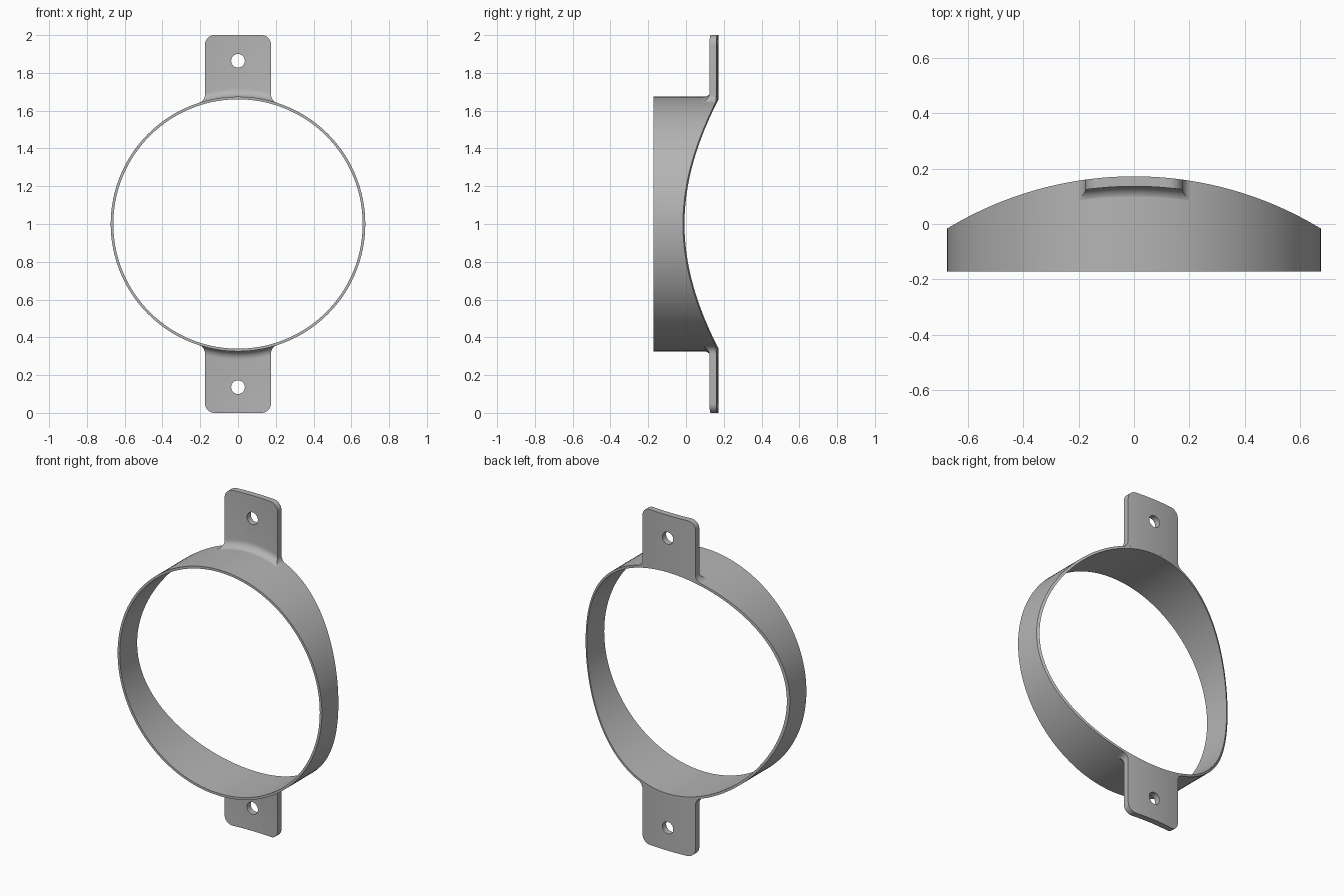
import bpy, bmesh
from math import sin, cos, pi, sqrt, radians

if "Cube" in bpy.data.objects:
    bpy.data.objects.remove(bpy.data.objects["Cube"])

OUTER, INNER = 0.674, 0.66      # ring radii
FRONT, BACK = -0.172, 0.172     # depth limits
SADDLE = 1.30                   # radius of the curved back surface
THICK = 0.036                   # tab thickness

grey = bpy.data.materials.new("satin grey")
grey.use_nodes = True
colour = (0.46, 0.46, 0.46, 1)
grey.diffuse_color = colour
grey.node_tree.nodes["Principled BSDF"].inputs["Base Color"].default_value = colour


def back_y(x):
    return BACK - SADDLE + sqrt(SADDLE ** 2 - x ** 2)


def corner(radius, d):
    """Offset of a quarter-round at distance d from its end."""
    d = min(d, radius)
    return radius - sqrt(radius ** 2 - (radius - d) ** 2)


def finish(bm, name):
    bmesh.ops.recalc_face_normals(bm, faces=bm.faces)
    mesh = bpy.data.meshes.new(name)
    bm.to_mesh(mesh)
    bm.free()
    mesh.materials.append(grey)
    obj = bpy.data.objects.new(name, mesh)
    bpy.context.collection.objects.link(obj)
    return obj


def smooth(obj):
    bpy.ops.object.select_all(action='DESELECT')
    obj.select_set(True)
    bpy.context.view_layer.objects.active = obj
    bpy.ops.object.shade_smooth_by_angle(angle=radians(30))


def skin(bm, loops, closed):
    """Bridge consecutive point loops with quads."""
    count = len(loops)
    for i in range(count if closed else count - 1):
        a, b = loops[i], loops[(i + 1) % count]
        n = len(a)
        for j in range(n):
            k = (j + 1) % n
            bm.faces.new((a[j], a[k], b[k], b[j]))


# Thin ring with a saddle-shaped back edge
def make_ring():
    bm = bmesh.new()
    loops = []
    for i in range(144):
        a = 2 * pi * i / 144
        loop = []
        for r, at_back in ((OUTER, 0), (OUTER, 1), (INNER, 1), (INNER, 0)):
            x, z = r * cos(a), 1 + r * sin(a)
            loop.append(bm.verts.new((x, back_y(x) if at_back else FRONT, z)))
        loops.append(loop)
    skin(bm, loops, True)
    smooth(finish(bm, "ring"))


# Curved mounting tab with filleted root, rounded corners and a screw hole
def make_tab(name, side):
    bm = bmesh.new()
    root, flare, round_r, cols = 0.045, 0.032, 0.05, 20
    steps = [i / 8 for i in range(9)]
    rows = [("root", root * (1 - cos(t * pi / 2))) for t in steps]
    rows += [("top", round_r * (1 - sin(t * pi / 2))) for t in steps]
    loops = []
    for kind, d in rows:
        if kind == "root":
            half, extra = 0.175 + corner(flare, d), corner(root, d)
        else:
            half, extra = 0.175 - corner(round_r, d), 0
        front, back = [], []
        for c in range(cols + 1):
            x = half * (2 * c / cols - 1)
            z = 1 - d if kind == "top" else sqrt((OUTER - 0.001) ** 2 - x * x) + d
            y = back_y(x)
            front.append(bm.verts.new((x, y - THICK - extra, 1 + side * z)))
            back.append(bm.verts.new((x, y, 1 + side * z)))
        loops.append(front + back[::-1])
    skin(bm, loops, False)
    n = cols + 1
    for loop in (loops[0], loops[-1]):
        for c in range(cols):
            bm.faces.new((loop[c], loop[c + 1], loop[2 * n - 2 - c], loop[2 * n - 1 - c]))
    tab = finish(bm, name)

    bpy.ops.mesh.primitive_cylinder_add(vertices=40, radius=0.036, depth=0.4,
                                        location=(0, 0.15, 1 + side * 0.864),
                                        rotation=(pi / 2, 0, 0))
    cutter = bpy.context.object
    cutter.name = "hole_cutter"
    cutter.hide_render = True
    cutter.data.materials.append(grey)
    hole = tab.modifiers.new("screw hole", 'BOOLEAN')
    hole.operation, hole.solver, hole.object = 'DIFFERENCE', 'EXACT', cutter
    bpy.context.view_layer.objects.active = tab
    bpy.ops.object.modifier_apply(modifier=hole.name)
    bpy.data.objects.remove(cutter)
    smooth(tab)


make_ring()
make_tab("upper_tab", 1)
make_tab("lower_tab", -1)
